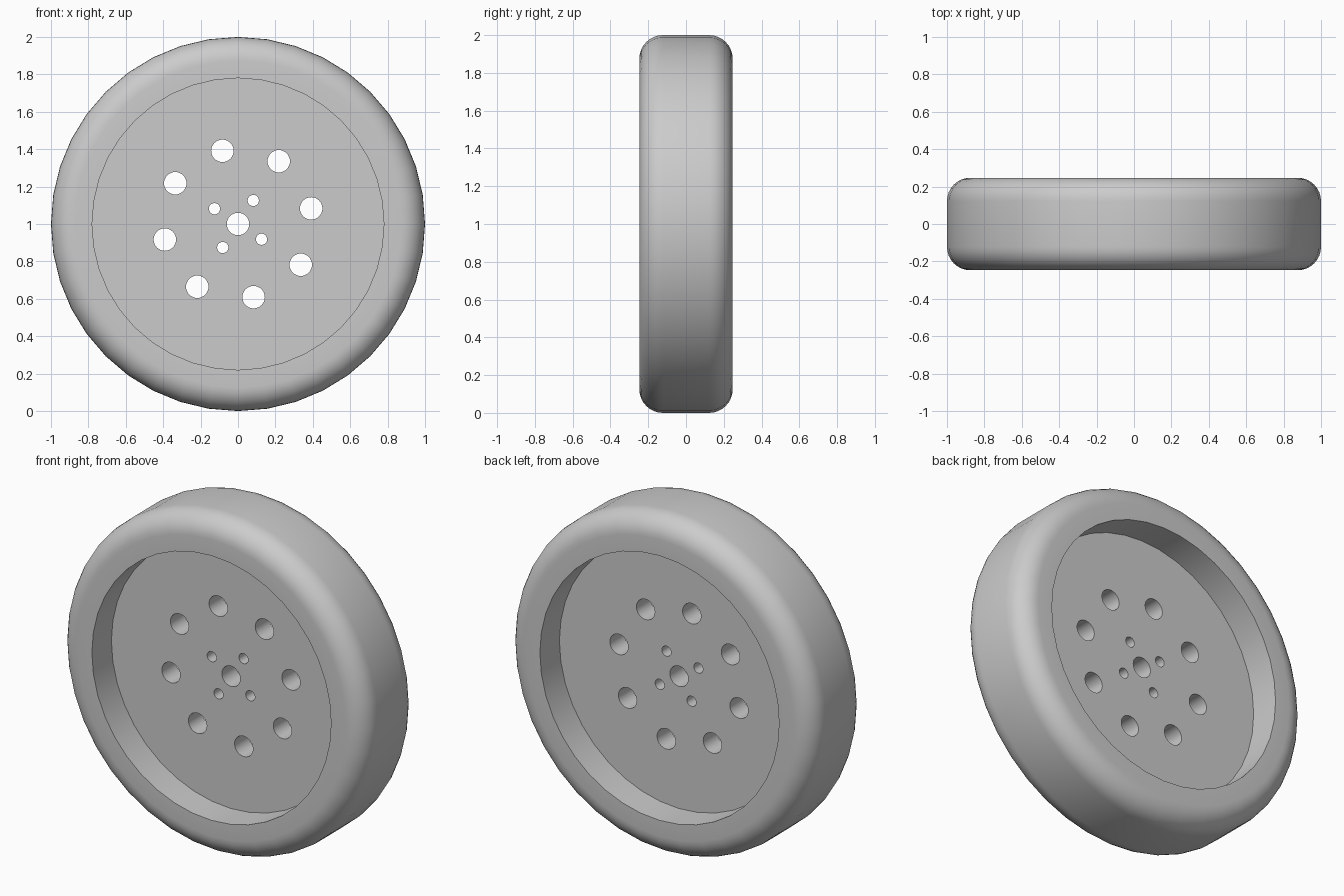
import bpy, bmesh, math
from mathutils import Matrix

HALF_WIDTH = 0.247
RIM_RADIUS = 0.78
CORNER = 0.125
DISC_HALF = 0.065
SEGMENTS = 40
CENTRE = Matrix.Translation((0, 0, 1))
ALONG_Y = Matrix.Rotation(math.pi / 2, 4, 'X')

cube = bpy.data.objects.get("Cube")
if cube:
    bpy.data.objects.remove(cube, do_unlink=True)

grey = bpy.data.materials.new("wheel grey")
grey.use_nodes = True
colour = (0.6, 0.6, 0.6, 1)
grey.diffuse_color = colour
grey.node_tree.nodes["Principled BSDF"].inputs["Base Color"].default_value = colour


def make_object(name, bm):
    bmesh.ops.recalc_face_normals(bm, faces=bm.faces)
    mesh = bpy.data.meshes.new(name)
    bm.to_mesh(mesh)
    bm.free()
    mesh.materials.append(grey)
    obj = bpy.data.objects.new(name, mesh)
    bpy.context.collection.objects.link(obj)
    return obj


def activate(obj):
    bpy.ops.object.select_all(action='DESELECT')
    obj.select_set(True)
    bpy.context.view_layer.objects.active = obj


def add_cylinder(bm, radius, depth, sides, x=0, z=0):
    place = CENTRE @ Matrix.Translation((x, 0, z)) @ ALONG_Y
    bmesh.ops.create_cone(bm, cap_ends=True, segments=sides, radius1=radius,
                          radius2=radius, depth=depth, matrix=place)


# Tyre: rounded cross-section spun about the axle
profile = [(RIM_RADIUS, -HALF_WIDTH)]
for side in (-1, 1):
    arc = []
    for i in range(9):
        a = math.pi / 2 * i / 8
        arc.append((1 - CORNER + CORNER * math.sin(a),
                    side * (HALF_WIDTH - CORNER + CORNER * math.cos(a))))
    profile += arc if side < 0 else arc[::-1]
profile.append((RIM_RADIUS, HALF_WIDTH))

bm = bmesh.new()
verts = [bm.verts.new((r, y, 1)) for r, y in profile]
edges = [bm.edges.new((verts[i - 1], verts[i])) for i in range(len(verts))]
bmesh.ops.spin(bm, geom=verts + edges, cent=(0, 0, 1), axis=(0, 1, 0),
               angle=math.tau, steps=SEGMENTS)
bmesh.ops.remove_doubles(bm, verts=bm.verts, dist=0.0005)
tyre = make_object("tyre", bm)

# Recessed hub disc
bm = bmesh.new()
add_cylinder(bm, RIM_RADIUS + 0.01, 2 * DISC_HALF, SEGMENTS)
disc = make_object("hub_disc", bm)

# Axle hole, small bolt holes and large outer holes
bm = bmesh.new()
add_cylinder(bm, 0.06, 0.4, 32)
for count, ring, radius, start in ((4, 0.15, 0.03, 57), (8, 0.4, 0.06, 12)):
    for i in range(count):
        a = math.radians(start) + math.tau * i / count
        add_cylinder(bm, radius, 0.4, 32, ring * math.cos(a), ring * math.sin(a))
cutter = make_object("hole_cutter", bm)
cutter.hide_render = True

cut = disc.modifiers.new("holes", 'BOOLEAN')
cut.operation = 'DIFFERENCE'
cut.solver = 'EXACT'
cut.object = cutter
activate(disc)
bpy.ops.object.modifier_apply(modifier=cut.name)
bpy.data.objects.remove(cutter, do_unlink=True)

for obj in (tyre, disc):
    activate(obj)
    bpy.ops.object.shade_smooth_by_angle(angle=math.radians(30))
